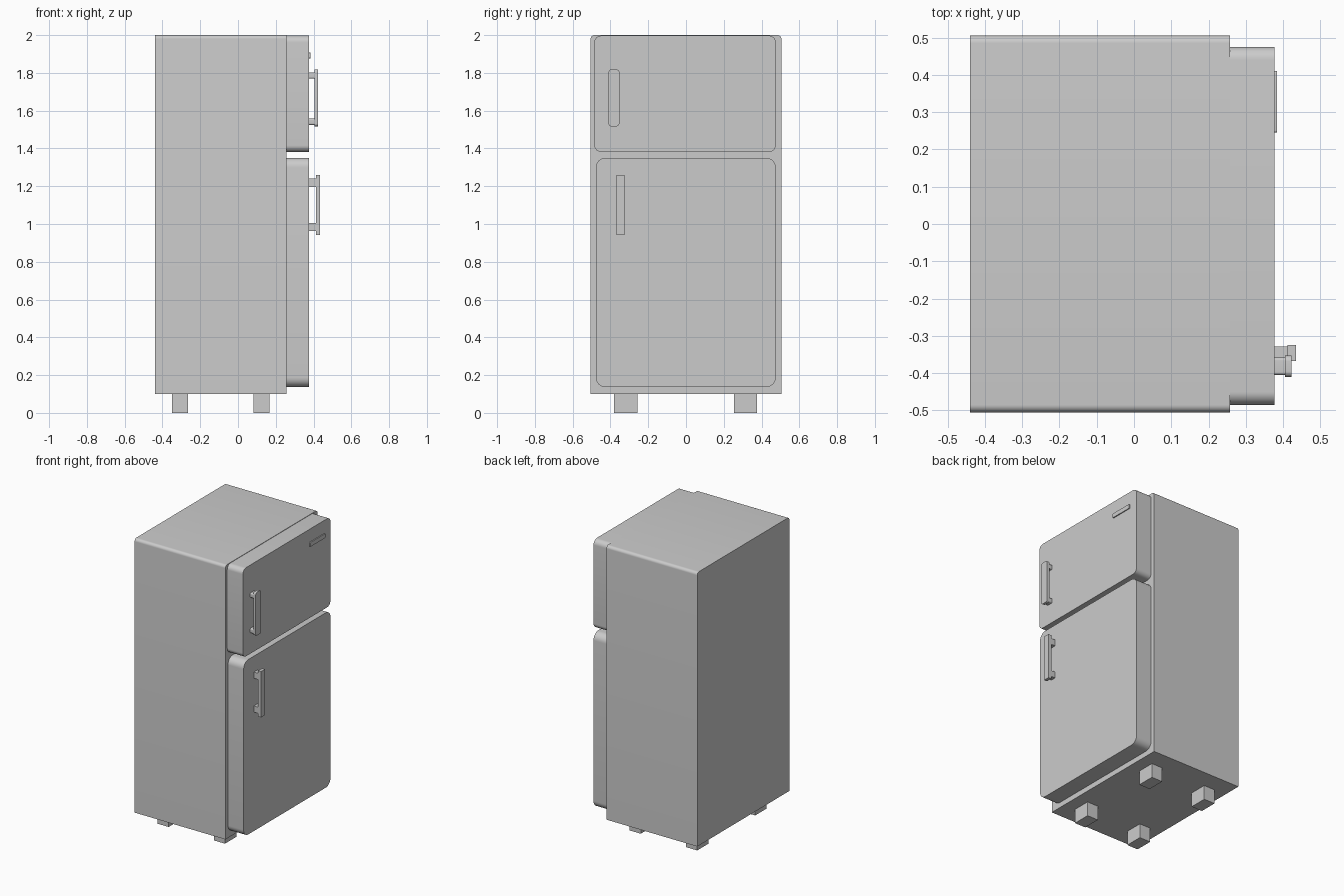
import bpy, bmesh, math

if "Cube" in bpy.data.objects:
    bpy.data.objects.remove(bpy.data.objects["Cube"])


def slab(name, x, y, z, r_top=0.0, r_bottom=0.0, segs=8):
    """Block along x whose y-z outline has rounded top and bottom corners."""
    pts = []
    corners = [(y[1], z[1], -1, -1, r_top, 0), (y[0], z[1], 1, -1, r_top, 90),
               (y[0], z[0], 1, 1, r_bottom, 180), (y[1], z[0], -1, 1, r_bottom, 270)]
    for cy, cz, sy, sz, r, start in corners:
        if r == 0:
            pts.append((cy, cz))
            continue
        for i in range(segs + 1):
            a = math.radians(start + 90 * i / segs)
            pts.append((cy + sy * r + r * math.cos(a), cz + sz * r + r * math.sin(a)))
    bm = bmesh.new()
    face = bm.faces.new([bm.verts.new((x[0], py, pz)) for py, pz in pts])
    new = bmesh.ops.extrude_face_region(bm, geom=[face], use_keep_orig=True)["geom"]
    bmesh.ops.translate(bm, vec=(x[1] - x[0], 0, 0),
                        verts=[v for v in new if isinstance(v, bmesh.types.BMVert)])
    bmesh.ops.recalc_face_normals(bm, faces=bm.faces)
    mesh = bpy.data.meshes.new(name)
    bm.to_mesh(mesh)
    bm.free()
    ob = bpy.data.objects.new(name, mesh)
    bpy.context.collection.objects.link(ob)
    if r_top or r_bottom:
        bpy.ops.object.select_all(action='DESELECT')
        ob.select_set(True)
        bpy.context.view_layer.objects.active = ob
        bpy.ops.object.shade_smooth_by_angle(angle=math.radians(30))
    return ob


# Cabinet with softened top edges
slab("cabinet", (-0.44, 0.257), (-0.505, 0.505), (0.10, 2.0), r_top=0.02)

# Doors
slab("freezer_door", (0.257, 0.377), (-0.485, 0.475), (1.382, 1.997), 0.035, 0.035)
slab("fridge_door", (0.257, 0.377), (-0.477, 0.475), (0.137, 1.35), 0.05, 0.05)

# Freezer handle: rounded grip and two posts
slab("freezer_handle_grip", (0.405, 0.423), (-0.41, -0.353), (1.517, 1.818), 0.015, 0.015)
for part, z0 in (("upper", 1.77), ("lower", 1.525)):
    slab(f"freezer_handle_{part}_post", (0.377, 0.410), (-0.405, -0.358),
         (z0, z0 + 0.033), 0.008, 0.008)

# Fridge handle: square grip and two posts
slab("fridge_handle_grip", (0.412, 0.435), (-0.368, -0.325), (0.942, 1.26))
for part, z0 in (("upper", 1.197), ("lower", 0.962)):
    slab(f"fridge_handle_{part}_post", (0.377, 0.415), (-0.365, -0.328), (z0, z0 + 0.043))

# Plain trim strip on the freezer door
slab("trim_strip", (0.377, 0.384), (0.245, 0.41), (1.877, 1.907), 0.006, 0.006)

# Four square feet
for side_x, x0 in (("back", -0.35), ("front", 0.083)):
    for side_y, y0 in (("left", -0.382), ("right", 0.253)):
        slab(f"{side_x}_{side_y}_foot", (x0, x0 + 0.085), (y0, y0 + 0.124), (0.0, 0.10))
